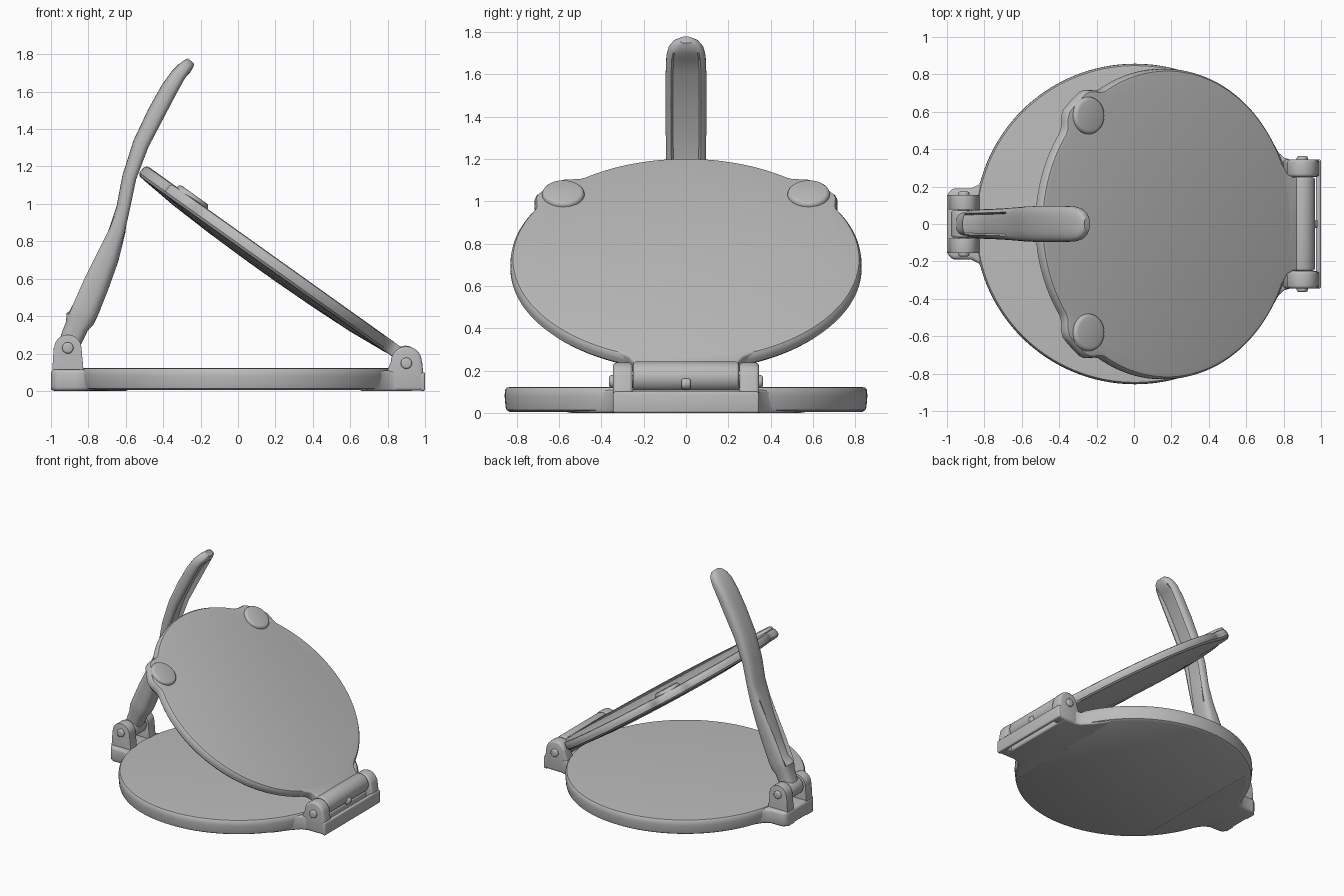
import bpy, bmesh, math
from mathutils import Vector, Matrix

cube = bpy.data.objects.get("Cube")
if cube:
    bpy.data.objects.remove(cube, do_unlink=True)

metal = bpy.data.materials.new("cast grey metal")
metal.use_nodes = True
GREY = (0.5, 0.5, 0.5, 1)
metal.diffuse_color = GREY
metal.node_tree.nodes["Principled BSDF"].inputs["Base Color"].default_value = GREY


def finish(name, bm, bevel=0.0, matrix=None):
    """Bevel sharp edges, smooth shade and link the part."""
    bmesh.ops.recalc_face_normals(bm, faces=bm.faces)
    if bevel:
        edges = [e for e in bm.edges if e.calc_face_angle(0) > math.radians(40)]
        bmesh.ops.bevel(bm, geom=edges, offset=bevel, segments=3, profile=0.5,
                        affect='EDGES', clamp_overlap=True)
    if matrix:
        bm.transform(matrix)
    mesh = bpy.data.meshes.new(name)
    bm.to_mesh(mesh)
    bm.free()
    mesh.materials.append(metal)
    ob = bpy.data.objects.new(name, mesh)
    bpy.context.collection.objects.link(ob)
    bpy.ops.object.select_all(action='DESELECT')
    ob.select_set(True)
    bpy.context.view_layer.objects.active = ob
    bpy.ops.object.shade_smooth_by_angle(angle=math.radians(35))
    return ob


def loft(name, rings, matrix=None):
    """Skin closed rings of equal point count, capped at both ends."""
    bm = bmesh.new()
    rows = [[bm.verts.new(p) for p in ring] for ring in rings]
    n = len(rows[0])
    for a, b in zip(rows, rows[1:]):
        for i in range(n):
            j = (i + 1) % n
            bm.faces.new((a[i], a[j], b[j], b[i]))
    bm.faces.new(rows[0])
    bm.faces.new(rows[-1])
    return finish(name, bm, 0, matrix)


def prism(name, pts, lo, hi, axis='Z', bevel=0.015, taper=0.0):
    """Extrude a profile along z (x,y points) or along y (x,z points)."""
    bm = bmesh.new()
    def place(p, h):
        return (p[0], p[1], h) if axis == 'Z' else (p[0], h, p[1])
    a = [bm.verts.new(place(p, lo)) for p in pts]
    b = [bm.verts.new(place(p, hi)) for p in pts]
    for i in range(len(pts)):
        j = (i + 1) % len(pts)
        bm.faces.new((a[i], a[j], b[j], b[i]))
    bm.faces.new(a)
    bm.faces.new(b)
    return finish(name, bm, bevel)


def circle(cx, cy, r, n=40, a0=0.0, a1=2 * math.pi, closed=True):
    m = n if closed else n - 1
    return [(cx + r * math.cos(a0 + (a1 - a0) * i / m),
             cy + r * math.sin(a0 + (a1 - a0) * i / m)) for i in range(n)]


def mirrored(half):
    return half + [(x, -y) for x, y in reversed(half)]


def box(x0, x1, y0, y1):
    return [(x0, y0), (x1, y0), (x1, y1), (x0, y1)]


# Round base plate with softened rim
BASE_RINGS = [(0.97, 0.004), (0.99, 0.014), (0.995, 0.03), (1.0, 0.08),
              (0.998, 0.108), (0.988, 0.12), (0.965, 0.122)]
loft("base_plate", [[(x, y, z) for x, y in circle(0.005, 0, 0.857 * s, 128)]
                    for s, z in BASE_RINGS])

# Feet that carry the hinges
prism("handle_foot", mirrored([(-0.58, 0.6), (-0.70, 0.45), (-0.79, 0.27), (-0.83, 0.21),
                               (-0.87, 0.19), (-0.97, 0.19), (-1.0, 0.16)]), 0.0, 0.115, bevel=0.02)
prism("hinge_foot", mirrored([(0.65, 0.54), (0.74, 0.42), (0.80, 0.355), (0.85, 0.34), (0.94, 0.34)]),
      0.0, 0.108, bevel=0.012)
prism("hinge_foot_bar", box(0.972, 1.0, -0.345, 0.345), 0.0, 0.10, bevel=0.01)

# Hinge lugs, mirrored front to back
HANDLE_LUG = [(-1.0, 0.005), (-0.985, 0.23)] + circle(-0.91, 0.228, 0.073, 16, math.pi, 0, False) \
    + [(-0.825, 0.10), (-0.80, 0.005)]
PLATE_LUG = [(1.0, 0.002), (0.985, 0.15)] + circle(0.9, 0.155, 0.083, 16, 0, math.pi, False) \
    + [(0.795, 0.10), (0.79, 0.002)]
for s, side in ((1, "back"), (-1, "front")):
    for name, prof, y0, y1, px, pz in (("handle_lug", HANDLE_LUG, 0.078, 0.155, -0.91, 0.23),
                                       ("plate_lug", PLATE_LUG, 0.252, 0.345, 0.9, 0.148)):
        prism(f"{name}_{side}", prof, *sorted((s * y0, s * y1)), 'Y', 0.016)
        prism(f"{name}_pin_{side}", circle(px, pz, 0.03, 24),
              *sorted((s * (y0 - 0.03), s * (y1 + 0.018))), 'Y', 0.01)

# Tilted upper plate: round outline with two rounded grip tabs
TILT = math.radians(35.5)
plate_mat = Matrix.Translation((0.16, 0, 0.70)) @ Matrix.Rotation(TILT, 4, 'Y')
TAB = math.radians(132)


def plate_radius(t):
    d = abs(abs(math.atan2(math.sin(t), math.cos(t))) - TAB)
    k = min(1, max(0, (0.21 - d) / 0.13))
    return 0.83 + 0.06 * k * k * (3 - 2 * k)


def plate_ring(s, z):
    out = []
    for i in range(192):
        t = 2 * math.pi * i / 192
        r = plate_radius(t) if s > 0.9 else 0.83
        out.append((r * s * math.cos(t), r * s * math.sin(t), z))
    return out


PLATE_RINGS = [(0.965, 0.035), (0.985, 0.031), (0.997, 0.018), (1.0, 0.0), (1.0, -0.02), (0.985, -0.034),
               (0.95, -0.038), (0.7, -0.056), (0.4, -0.066), (0.1, -0.07)]
loft("upper_plate", [plate_ring(s, z) for s, z in PLATE_RINGS], plate_mat)
for s, side in ((1, "back"), (-1, "front")):
    tab = prism(f"grip_tab_{side}", circle(0.78 * math.cos(TAB), s * 0.78 * math.sin(TAB), 0.1),
                -0.03, 0.056, bevel=0.02)
    tab.data.transform(plate_mat)

# Neck and barrel joining the upper plate to its hinge
neck = prism("plate_neck", mirrored([(0.6, 0.36), (0.73, 0.36), (0.79, 0.27), (0.83, 0.25), (0.91, 0.25)]),
             -0.035, 0.034, bevel=0.012)
neck.data.transform(plate_mat)
prism("hinge_barrel", circle(0.895, 0.17, 0.072, 40), -0.25, 0.25, 'Y', 0.012)
prism("barrel_stop", circle(0.955, 0.138, 0.027, 20), -0.022, 0.022, 'Y', 0.01)

# Lever: x, z, half depth, half width, outer groove, inner groove
LEVER = [(-0.925, 0.20, 0.045, 0.055, 0, 0), (-0.89, 0.28, 0.06, 0.062, 0, 0),
         (-0.862, 0.345, 0.063, 0.066, 0, 0), (-0.845, 0.385, 0.078, 0.075, 0.0, 0),
         (-0.82, 0.44, 0.08, 0.078, 0.5, 0), (-0.765, 0.57, 0.077, 0.08, 0.5, 0),
         (-0.70, 0.72, 0.066, 0.083, 0.4, 0), (-0.645, 0.86, 0.05, 0.087, 0.1, 0.1),
         (-0.61, 0.98, 0.04, 0.09, 0, 0.4), (-0.578, 1.14, 0.042, 0.093, 0, 0.7),
         (-0.515, 1.32, 0.048, 0.096, 0, 0.8), (-0.435, 1.48, 0.052, 0.097, 0, 0.8),
         (-0.365, 1.61, 0.05, 0.096, 0, 0.7), (-0.318, 1.685, 0.044, 0.093, 0, 0.4),
         (-0.288, 1.722, 0.038, 0.083, 0, 0), (-0.264, 1.748, 0.031, 0.062, 0, 0),
         (-0.250, 1.763, 0.022, 0.03, 0, 0)]
rings = []
for i, (x, z, d, w, go, gi) in enumerate(LEVER):
    p, q = LEVER[max(i - 1, 0)], LEVER[min(i + 1, len(LEVER) - 1)]
    along = Vector((q[0] - p[0], 0, q[1] - p[1])).normalized()
    out = Vector((-along.z, 0, along.x))
    ring = []
    for k in range(40):
        t = 2 * math.pi * (k + 0.5) / 40
        c, s = math.cos(t), math.sin(t)
        yy = math.copysign(abs(c) ** 0.7, c)
        dd = math.copysign(abs(s) ** 0.7, s)
        if abs(yy) < 0.66:
            dd *= 1 - (go if dd > 0 else gi)
        ring.append(Vector((x, 0, z)) + out * (d * dd) + Vector((0, w * yy, 0)))
    rings.append(ring)
loft("lever_handle", rings)
prism("lever_boss", circle(-0.91, 0.225, 0.068, 32), -0.072, 0.072, 'Y', 0.012)
